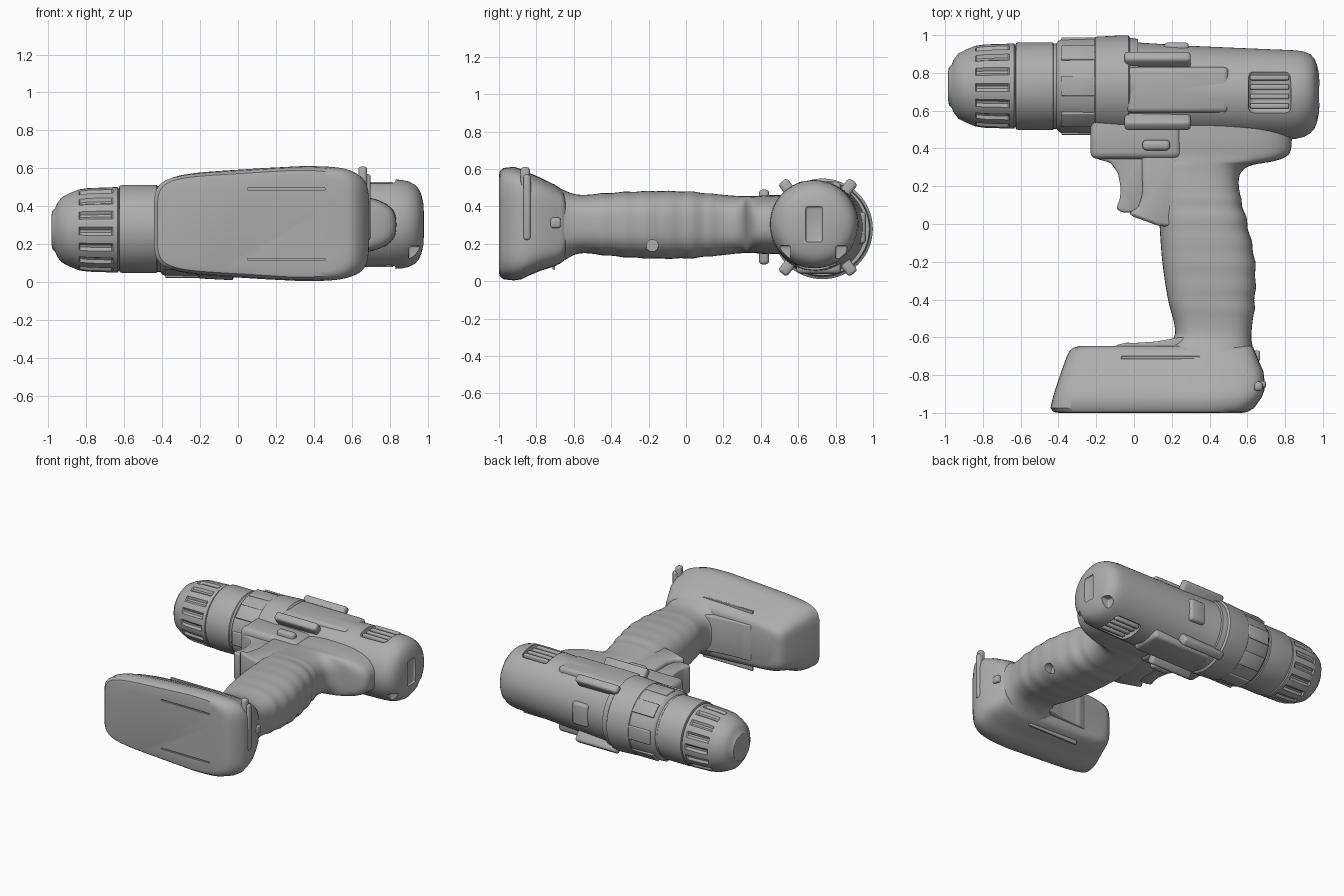
import bpy, bmesh, math
from mathutils import Matrix, Vector

if "Cube" in bpy.data.objects:
    bpy.data.objects.remove(bpy.data.objects["Cube"], do_unlink=True)

grey = bpy.data.materials.new("plain grey")
grey.use_nodes = True
COLOR = (0.42, 0.42, 0.42, 1)
grey.diffuse_color = COLOR
grey.node_tree.nodes["Principled BSDF"].inputs["Base Color"].default_value = COLOR
parts = []


def finish(name, bm, keep=True):
    bmesh.ops.recalc_face_normals(bm, faces=bm.faces)
    me = bpy.data.meshes.new(name)
    bm.to_mesh(me)
    bm.free()
    me.materials.append(grey)
    ob = bpy.data.objects.new(name, me)
    bpy.context.collection.objects.link(ob)
    if keep:
        parts.append(ob)
    return ob


def loft(name, rings):
    """Skin a list of point rings and cap both ends."""
    bm = bmesh.new()
    vs = [[bm.verts.new(p) for p in ring] for ring in rings]
    n = len(vs[0])
    for a, b in zip(vs, vs[1:]):
        for i in range(n):
            bm.faces.new((a[i], a[(i + 1) % n], b[(i + 1) % n], b[i]))
    bm.faces.new(vs[0])
    bm.faces.new(vs[-1])
    return finish(name, bm)


def smooth_rows(rows, steps):
    """Catmull-Rom interpolation of section rows."""
    out = []
    for i in range(len(rows) - 1):
        p = [rows[max(i - 1, 0)], rows[i], rows[i + 1], rows[min(i + 2, len(rows) - 1)]]
        for s in range(steps):
            t = s / steps
            out.append([0.5 * (2 * b + (c - a) * t + (2 * a - 5 * b + 4 * c - d) * t * t
                               + (3 * b - a - 3 * c + d) * t ** 3) for a, b, c, d in zip(*p)])
    return out + [rows[-1]]


def lathe(name, rows, n=64, radius=lambda i, x, r: r):
    """Rows of x, centre y, centre z, radius along the barrel."""
    return loft(name, [[(x, cy + radius(i, x, r) * math.cos(math.tau * i / n),
                         cz + radius(i, x, r) * math.sin(math.tau * i / n))
                        for i in range(n)] for x, cy, cz, r in rows])


def section(y, x0, x1, z0, z1, power, n=64):
    """Superellipse outline lying across y."""
    pts = []
    for i in range(n):
        c, s = math.cos(math.tau * i / n), math.sin(math.tau * i / n)
        pts.append(((x0 + x1) / 2 + (x1 - x0) / 2 * math.copysign(abs(c) ** (2 / power), c), y,
                    (z0 + z1) / 2 + (z1 - z0) / 2 * math.copysign(abs(s) ** (2 / power), s)))
    return pts


def box(name, lo, hi, bevel=0.0, matrix=Matrix(), keep=True):
    bm = bmesh.new()
    lo, hi = Vector(lo), Vector(hi)
    size = hi - lo
    bmesh.ops.create_cube(bm, size=1, matrix=Matrix.Translation((lo + hi) / 2) @ Matrix.Diagonal((*size, 1)))
    if bevel:
        bmesh.ops.bevel(bm, geom=bm.edges[:], offset=bevel, segments=3, profile=0.5, affect='EDGES')
    bm.transform(matrix)
    return finish(name, bm, keep)


def prism(name, outline, z0, z1, bevel):
    """Extrude an x-y outline through z with rounded edges."""
    bm = bmesh.new()
    face = bm.faces.new([bm.verts.new((x, y, z0)) for x, y in outline])
    ext = bmesh.ops.extrude_face_region(bm, geom=[face])
    bmesh.ops.translate(bm, vec=(0, 0, z1 - z0), verts=[v for v in ext["geom"] if isinstance(v, bmesh.types.BMVert)])
    bmesh.ops.recalc_face_normals(bm, faces=bm.faces)
    bmesh.ops.bevel(bm, geom=bm.edges[:], offset=bevel, segments=3, profile=0.5, affect='EDGES')
    return finish(name, bm)


def cut(target, cutters):
    for c in cutters:
        m = target.modifiers.new("cut", 'BOOLEAN')
        m.operation, m.solver, m.object = 'DIFFERENCE', 'EXACT', c
        bpy.context.view_layer.objects.active = target
        bpy.ops.object.modifier_apply(modifier=m.name)
        bpy.data.objects.remove(c, do_unlink=True)


def around(angle, cy, cz):
    """Local +z points radially out from the barrel axis."""
    return Matrix.Translation((0, cy, cz)) @ Matrix.Rotation(angle, 4, 'X')


# Fluted chuck
def flute(i, x, r):
    return r - 0.014 if i % 6 < 2 and -0.835 < x < -0.665 else r


CY, CZ = 0.73, 0.275
chuck = [(-0.985, 0.07), (-0.98, 0.10), (-0.965, 0.115), (-0.955, 0.14), (-0.93, 0.172), (-0.89, 0.193),
         (-0.84, 0.213), (-0.833, 0.215), (-0.79, 0.221), (-0.668, 0.225), (-0.66, 0.225), (-0.635, 0.225),
         (-0.628, 0.215), (-0.60, 0.215)]
lathe("chuck", [(x, CY, CZ, r) for x, r in chuck], 96, flute)

# Collar and torque ring
collar = [(-0.63, 0.205), (-0.625, 0.228), (-0.61, 0.232), (-0.43, 0.232), (-0.425, 0.226), (-0.41, 0.226),
          (-0.40, 0.24), (-0.38, 0.25), (-0.21, 0.255), (-0.205, 0.26), (-0.19, 0.262), (-0.06, 0.269),
          (-0.03, 0.269), (-0.02, 0.255), (0.02, 0.25)]
lathe("torque_ring", [(x, CY, CZ + 0.005, r) for x, r in collar])
for k in range(8):
    box("ring_pad", (-0.385, -0.052, 0.235), (-0.205, 0.052, 0.258), 0.006, around(k * math.tau / 8, CY, CZ + 0.005))

# Motor housing
housing = lathe("motor_housing", [
    (-0.04, 0.72, 0.283, 0.25), (0.0, 0.715, 0.284, 0.247), (0.3, 0.70, 0.29, 0.243), (0.6, 0.69, 0.30, 0.24),
    (0.8, 0.685, 0.305, 0.237), (0.86, 0.685, 0.305, 0.234), (0.90, 0.687, 0.305, 0.226),
    (0.935, 0.69, 0.305, 0.208), (0.955, 0.69, 0.305, 0.185), (0.968, 0.69, 0.305, 0.155), (0.978, 0.69, 0.305, 0.11),
    (0.982, 0.69, 0.305, 0.06)])
cut(housing, [
    box("vent_cutter", (0.605, 0.585, 0.50), (0.83, 0.815, 0.70), 0.03, keep=False),
    box("vent_cutter", (0.605, 0.585, -0.10), (0.83, 0.815, 0.106), 0.03, keep=False),
    box("label_cutter", (0.968, 0.64, 0.21), (1.1, 0.73, 0.40), 0.012, keep=False),
    box("hole_cutter", (0.90, 0.50, 0.12), (1.1, 0.56, 0.19), 0.01, keep=False),
    box("hole_cutter", (0.90, 0.80, 0.12), (1.1, 0.86, 0.19), 0.01, keep=False)])
for z in (0.508, 0.098):
    for k in range(4):
        y = 0.625 + 0.05 * k
        box("vent_slat", (0.615, y - 0.014, z - 0.02), (0.82, y + 0.014, z + 0.02), 0.008)

# Raised side panels and the four rails beside them
for sign in (1, -1):
    m = around(0 if sign == 1 else math.pi, 0.71, 0.286)
    box("side_panel", (-0.04, -0.12, 0.15), (0.50, 0.12, 0.246), 0.025, m)
    for side in (1, -1):
        a = math.atan2(0.185, 0.24) * side
        box("rail", (-0.05, -0.03, 0.20), (0.30, 0.03, 0.312), 0.018,
            around(a if sign == 1 else math.pi + a, 0.705, 0.288))
box("top_lug", (0.16, 0.90, 0.20), (0.29, 0.962, 0.37), 0.02)

# Handle with softly rippled grip, flaring into the housing
grip = smooth_rows([
    (-0.68, 0.12, 0.635, 0.09, 0.50), (-0.61, 0.205, 0.622, 0.135, 0.47), (-0.54, 0.215, 0.625, 0.15, 0.462),
    (-0.40, 0.18, 0.64, 0.135, 0.473), (-0.20, 0.15, 0.64, 0.122, 0.482), (0.0, 0.135, 0.60, 0.122, 0.48),
    (0.10, 0.13, 0.575, 0.13, 0.472), (0.20, 0.125, 0.555, 0.14, 0.462), (0.27, 0.12, 0.565, 0.148, 0.456),
    (0.31, 0.11, 0.62, 0.15, 0.455), (0.335, 0.10, 0.75, 0.15, 0.455), (0.37, 0.10, 0.82, 0.15, 0.455),
    (0.44, 0.10, 0.835, 0.145, 0.46), (0.56, 0.10, 0.835, 0.145, 0.46)], 6)
rings = []
for y, x0, x1, z0, z1 in grip:
    w = 0.004 * math.sin(y * 52) if -0.5 < y < 0.15 else 0
    rings.append(section(y, x0, x1 + w, z0 - w / 2, z1 + w / 2, 2.8))
handle = loft("handle", rings)
bm = bmesh.new()
bmesh.ops.create_cone(bm, cap_ends=True, segments=24, radius1=0.032, radius2=0.032, depth=0.2,
                      matrix=Matrix.Translation((0.67, -0.18, 0.19)) @ Matrix.Rotation(math.pi / 2, 4, 'Y'))
cut(handle, [finish("screw_cutter", bm, False)])

# Switch housing, trigger and its surround
box("switch_housing", (-0.23, 0.345, 0.15), (0.25, 0.60, 0.455), 0.035)
prism("trigger", [(-0.20, 0.40), (-0.20, 0.345), (-0.125, 0.325), (-0.085, 0.27), (-0.07, 0.19), (-0.075, 0.13),
                  (-0.095, 0.08), (-0.06, 0.06), (0.02, 0.06), (0.06, 0.12), (0.06, 0.40)], 0.20, 0.41, 0.014)
prism("trigger_surround", [(0.04, 0.42), (0.045, 0.16), (0.02, 0.08), (-0.02, 0.07), (-0.02, 0.045), (0.13, -0.01),
                           (0.26, -0.02), (0.26, 0.42)], 0.165, 0.44, 0.02)
box("direction_selector", (0.045, 0.39, 0.09), (0.19, 0.445, 0.49), 0.02)

# Battery base with sloped shoulders
rings = []
for row in [(-1.0, -0.40, 0.57, 0.045, 0.565), (-0.995, -0.425, 0.60, 0.025, 0.59),
            (-0.975, -0.443, 0.635, 0.01, 0.606), (-0.92, -0.43, 0.675, 0.004, 0.612),
            (-0.88, -0.418, 0.69, 0.01, 0.60), (-0.84, -0.405, 0.692, 0.03, 0.58),
            (-0.78, -0.385, 0.685, 0.055, 0.555), (-0.70, -0.355, 0.65, 0.08, 0.515),
            (-0.67, -0.34, 0.638, 0.098, 0.495), (-0.655, -0.32, 0.632, 0.115, 0.48),
            (-0.645, -0.285, 0.62, 0.14, 0.455)]:
    mid = (row[3] + row[4]) / 2
    rings.append([(x, y, mid + (z - mid) * (1 - 0.15 * max(0, (0.3 - x) / 0.7))) for x, y, z in section(*row, 6, 96)])
base = loft("battery_base", rings)
cut(base, [box("slot_cutter", (0.05, -1.1, z - 0.005), (0.46, -0.988, z + 0.005), keep=False) for z in (0.12, 0.49)])
prism("battery_latch", [(-0.12, -0.67), (-0.09, -0.64), (-0.04, -0.628), (0.0, -0.63), (0.12, -0.622), (0.24, -0.60),
                        (0.30, -0.60), (0.30, -0.67)], 0.17, 0.44, 0.008)
for z in (0.075, 0.495):
    box("battery_seam", (-0.07, -0.715, z - 0.012), (0.35, -0.70, z + 0.024), 0.004)

# Strap clip at the rear of the base
box("strap_clip", (0.655, -0.87, 0.22), (0.70, -0.83, 0.57), 0.015)
box("clip_tip", (0.635, -0.885, 0.46), (0.682, -0.835, 0.61), 0.018)
box("rear_catch", (0.61, -0.725, 0.285), (0.668, -0.67, 0.34), 0.012)

# Smooth shading with crisp edges
bpy.ops.object.select_all(action='DESELECT')
for ob in parts:
    ob.select_set(True)
bpy.context.view_layer.objects.active = parts[0]
bpy.ops.object.shade_smooth_by_angle(angle=math.radians(35))
